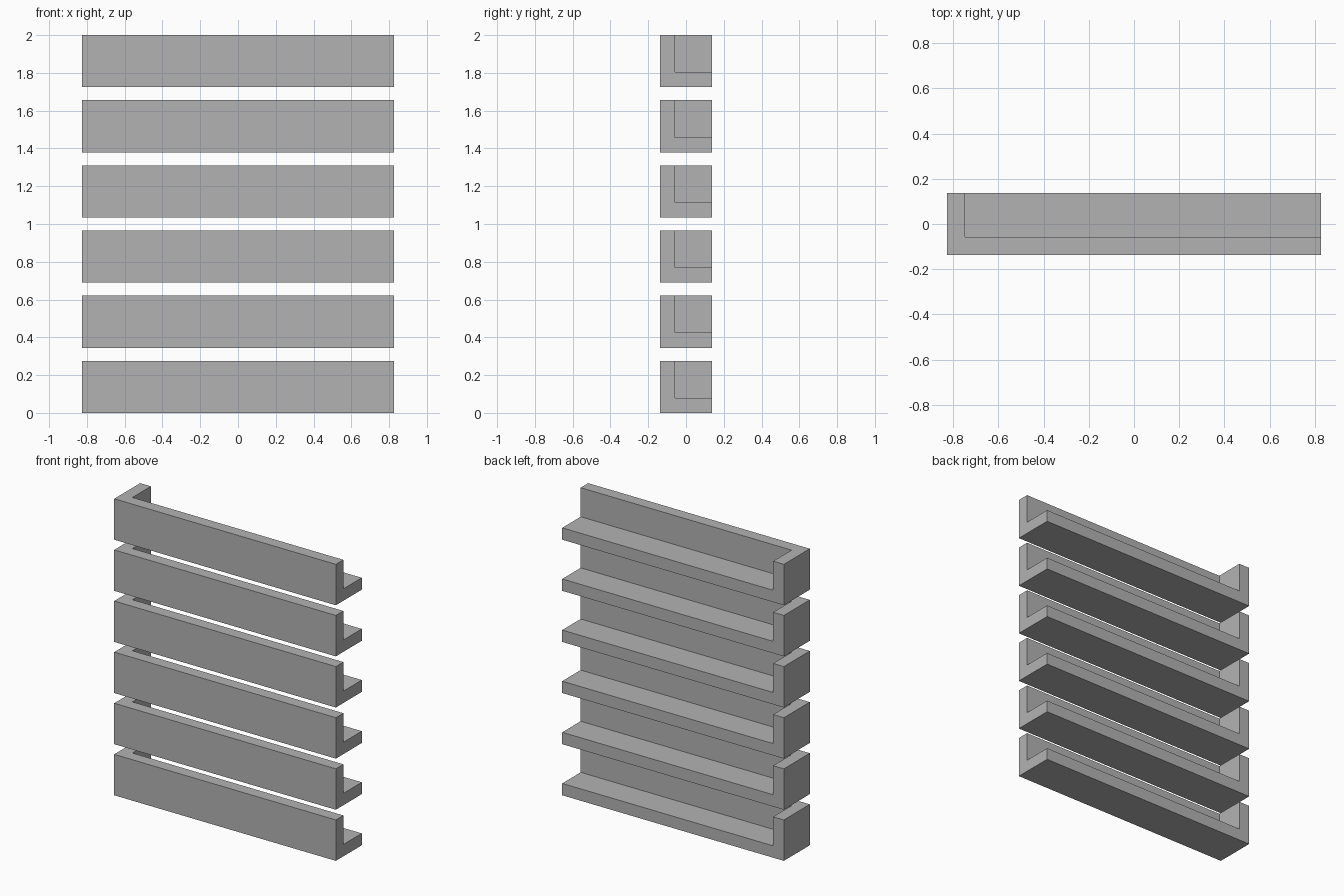
import bpy
import bmesh
from mathutils import Matrix, Vector

COUNT = 6
LENGTH, DEPTH, HEIGHT = 1.654, 0.276, 0.276
PITCH = (2 - HEIGHT) / (COUNT - 1)
WALL = 0.08

cube = bpy.data.objects.get("Cube")
if cube:
    bpy.data.objects.remove(cube, do_unlink=True)

# Plain grey finish
grey = bpy.data.materials.new("plain_grey")
grey.use_nodes = True
colour = (0.45, 0.45, 0.45, 1)
grey.diffuse_color = colour
grey.node_tree.nodes["Principled BSDF"].inputs["Base Color"].default_value = colour

# Tray shell: front wall, floor and right end wall, open on the other sides
bm = bmesh.new()
bmesh.ops.create_cube(bm, size=1, matrix=Matrix.Diagonal((LENGTH, DEPTH, HEIGHT, 1)))
bm.normal_update()
open_sides = [f for f in bm.faces if f.normal.dot(Vector((1, 1, 1))) > 0]
bmesh.ops.delete(bm, geom=open_sides, context='FACES')
mesh = bpy.data.meshes.new("tray")
bm.to_mesh(mesh)
bm.free()
mesh.materials.append(grey)

# Stack of identical trays, thickened inwards
for i in range(COUNT):
    tray = bpy.data.objects.new(f"tray_{i + 1}", mesh)
    bpy.context.collection.objects.link(tray)
    tray.location.z = HEIGHT / 2 + i * PITCH
    shell = tray.modifiers.new("wall_thickness", 'SOLIDIFY')
    shell.thickness = WALL
    shell.offset = -1
    shell.use_even_offset = True
